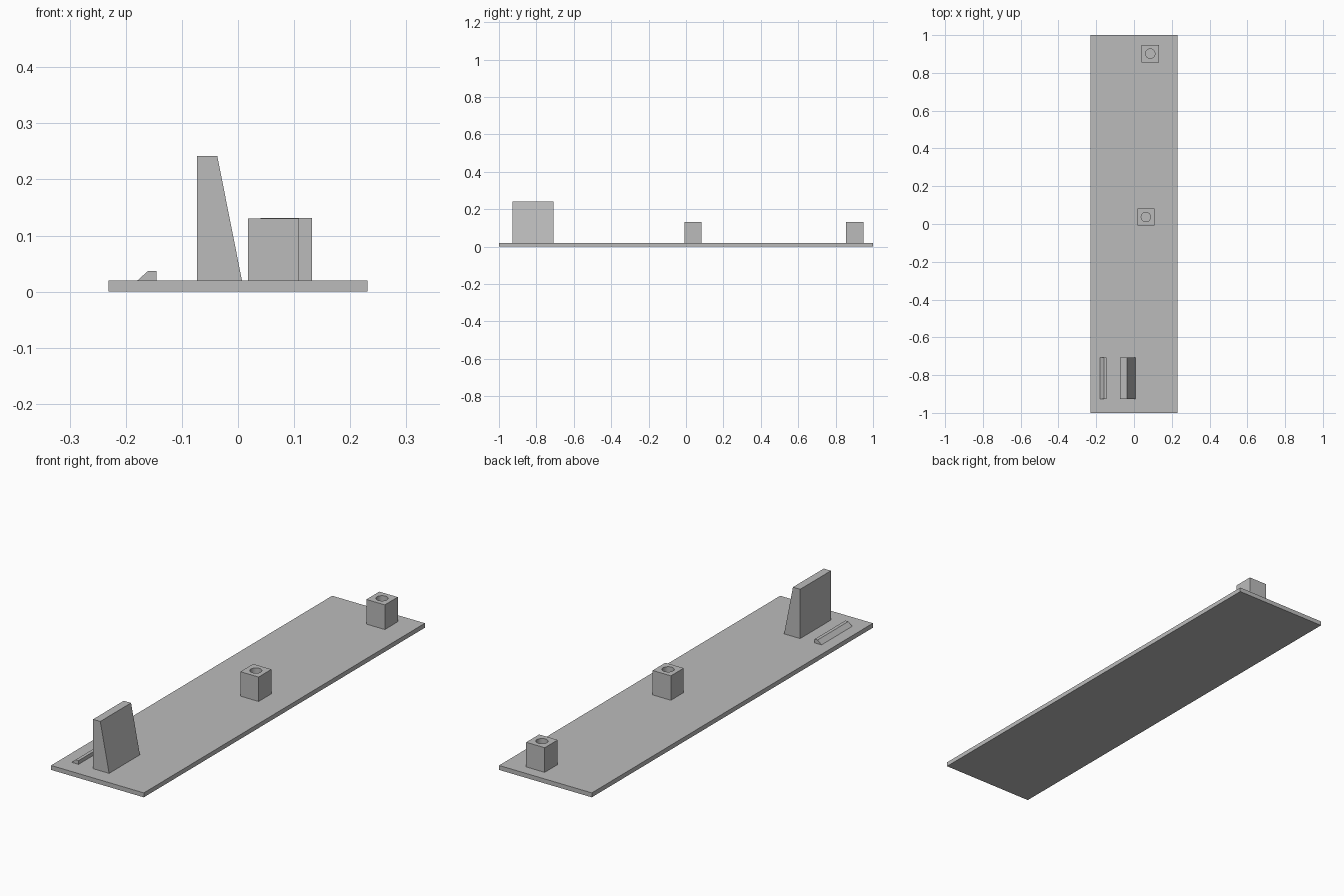
import bpy

cube = bpy.data.objects.get("Cube")
if cube:
    bpy.data.objects.remove(cube, do_unlink=True)

grey = bpy.data.materials.new("plain_grey")
grey.use_nodes = True
colour = (0.5, 0.5, 0.5, 1)
grey.diffuse_color = colour
grey.node_tree.nodes["Principled BSDF"].inputs["Base Color"].default_value = colour

PLATE_TOP = 0.02


def extrude_profile(name, profile, y0, y1):
    """Extrude a counter-clockwise x-z profile from y0 to y1."""
    n = len(profile)
    verts = [(x, y, z) for y in (y0, y1) for x, z in profile]
    faces = [list(range(n)), list(range(2 * n - 1, n - 1, -1))]
    for i in range(n):
        j = (i + 1) % n
        faces.append([j, i, i + n, j + n])
    mesh = bpy.data.meshes.new(name)
    mesh.from_pydata(verts, [], faces)
    mesh.materials.append(grey)
    obj = bpy.data.objects.new(name, mesh)
    bpy.context.collection.objects.link(obj)
    return obj


def box(name, x0, x1, y0, y1, z0, z1):
    return extrude_profile(name, [(x0, z0), (x1, z0), (x1, z1), (x0, z1)], y0, y1)


def socket_block(name, cx, cy, size, top):
    """Square block with a round vertical bore."""
    h = size / 2
    block = box(name, cx - h, cx + h, cy - h, cy + h, PLATE_TOP, top)
    bpy.ops.mesh.primitive_cylinder_add(vertices=32, radius=0.025, depth=0.4,
                                        location=(cx, cy, top - 0.1))
    cutter = bpy.context.object
    cutter.hide_render = True
    cutter.data.materials.append(grey)
    bore = block.modifiers.new("bore", 'BOOLEAN')
    bore.operation = 'DIFFERENCE'
    bore.solver = 'EXACT'
    bore.object = cutter
    bpy.ops.object.select_all(action='DESELECT')
    block.select_set(True)
    bpy.context.view_layer.objects.active = block
    bpy.ops.object.modifier_apply(modifier=bore.name)
    bpy.data.objects.remove(cutter, do_unlink=True)
    bpy.ops.object.shade_smooth_by_angle()


# Base plate
box("base_plate", -0.231, 0.231, -1, 1, 0, PLATE_TOP)

# Tall wedge stop and low bevelled strip beside it
extrude_profile("wedge_stop", [(-0.073, PLATE_TOP), (0.007, PLATE_TOP),
                               (-0.037, 0.242), (-0.073, 0.242)], -0.927, -0.708)
extrude_profile("low_strip", [(-0.179, PLATE_TOP), (-0.145, PLATE_TOP),
                              (-0.145, 0.037), (-0.16, 0.037)], -0.927, -0.708)

# Bored blocks
socket_block("middle_block", 0.063, 0.037, 0.091, 0.13)
socket_block("rear_block", 0.086, 0.902, 0.092, 0.131)
